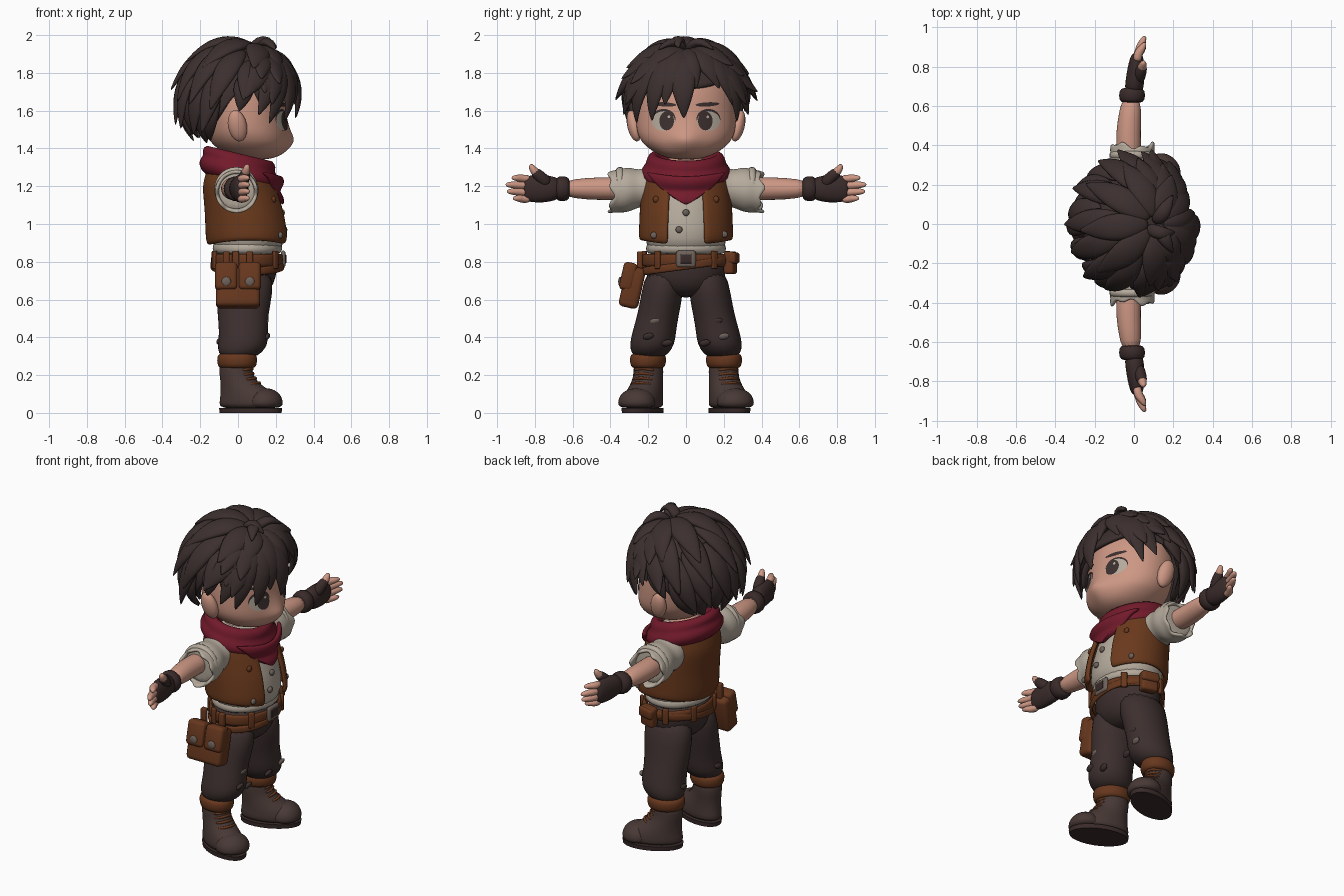
import bpy, bmesh, math, random
from math import sin, cos, pi, radians
from mathutils import Vector, Matrix

random.seed(4)
if "Cube" in bpy.data.objects:
    bpy.data.objects.remove(bpy.data.objects["Cube"])

def material(name, code):
    lin = [(int(code[i:i + 2], 16) / 255) ** 2.2 for i in (0, 2, 4)] + [1]
    m = bpy.data.materials.new(name)
    m.use_nodes = True
    m.diffuse_color = lin
    m.node_tree.nodes["Principled BSDF"].inputs["Base Color"].default_value = lin
    return m

HAIR, SKIN = material("dark_hair", "3E3332"), material("skin", "CC9683")
SHIRT, VEST = material("linen", "B4A99B"), material("vest_leather", "6A3C22")
BELT, SCARF = material("belt_leather", "673A23"), material("red_cloth", "72202F")
PANTS, BOOT = material("trouser_cloth", "3F3332"), material("boot_leather", "493B38")
GLOVE, METAL = material("glove_leather", "3C2F2E"), material("dull_metal", "6E625B")

def finish(name, bm, mat, sub=1, angle=180):
    bmesh.ops.remove_doubles(bm, verts=bm.verts, dist=0.0001)
    bmesh.ops.recalc_face_normals(bm, faces=bm.faces)
    me = bpy.data.meshes.new(name)
    bm.to_mesh(me)
    bm.free()
    me.materials.append(mat)
    ob = bpy.data.objects.new(name, me)
    bpy.context.collection.objects.link(ob)
    bpy.ops.object.select_all(action='DESELECT')
    ob.select_set(True)
    bpy.context.view_layer.objects.active = ob
    bpy.ops.object.shade_smooth_by_angle(angle=radians(angle))
    if sub:
        mod = ob.modifiers.new("smooth", 'SUBSURF')
        mod.levels = mod.render_levels = sub
    return ob

def strip(bm, rows, closed):
    grid = [[bm.verts.new(p) for p in row] for row in rows]
    n = len(grid[0])
    for a, b in zip(grid, grid[1:]):
        for i in range(n if closed else n - 1):
            bm.faces.new((a[i], a[(i + 1) % n], b[(i + 1) % n], b[i]))
    return grid

def skin(name, rings, mat, sub=1, angle=180):
    """Closed surface through rings of points, capped at both ends."""
    bm = bmesh.new()
    loops = strip(bm, rings, True)
    bm.faces.new(loops[0])
    bm.faces.new(loops[-1])
    return finish(name, bm, mat, sub, angle)

def loft(name, rows, mat, n=20, tilt=0, **kw):
    """Stacked level ellipses: x, y, z, x radius, y radius."""
    turn = [2 * pi * i / n for i in range(n)]
    return skin(name, [[(x + a * cos(t), y + b * sin(t), z + tilt * a * cos(t)) for t in turn]
                       for x, y, z, a, b in rows], mat, **kw)

def tube(name, pts, radii, mat, up=lambda p: Vector((1, 0, 0)), n=10):
    """Tapered tube on a path; each radius is (side, up)."""
    pts, rings = [Vector(p) for p in pts], []
    for i, (p, (a, b)) in enumerate(zip(pts, radii)):
        t = pts[min(i + 1, len(pts) - 1)] - pts[max(i - 1, 0)]
        side = t.cross(up(p)).normalized()
        high = side.cross(t).normalized()
        rings.append([p + side * a * cos(2 * pi * k / n) + high * b * sin(2 * pi * k / n) for k in range(n)])
    return skin(name, rings, mat)

def sheet(name, f, nu, nv, mat, thick=0.0, sub=1):
    """Surface f(u, v) with thickness."""
    bm = bmesh.new()
    strip(bm, [[f(i / nu, j / nv) for j in range(nv + 1)] for i in range(nu + 1)], False)
    ob = finish(name, bm, mat, sub)
    if thick:
        mod = ob.modifiers.new("thickness", 'SOLIDIFY')
        mod.thickness, mod.offset = thick, 0
        ob.modifiers.move(len(ob.modifiers) - 1, 0)
    return ob

def ball(name, loc, size, mat, rot=(0, 0, 0)):
    bm = bmesh.new()
    bmesh.ops.create_uvsphere(bm, u_segments=16, v_segments=10, radius=1)
    ob = finish(name, bm, mat, 0)
    ob.location, ob.scale, ob.rotation_euler = loc, size, rot

def box(name, loc, size, mat, rot=(0, 0, 0), bevel=0.015):
    bm = bmesh.new()
    bmesh.ops.create_cube(bm, size=1, matrix=Matrix.Diagonal((*size, 1)))
    bmesh.ops.bevel(bm, geom=bm.edges[:], offset=bevel, segments=3, affect='EDGES', profile=0.5)
    ob = finish(name, bm, mat, 0, 40)
    ob.location, ob.rotation_euler = loc, rot

# Head with a soft nose, ears, eyes and brows
head = loft("head", [(.1, 0, 1.34, .06, .06), (.085, 0, 1.365, .15, .15), (.065, 0, 1.42, .2, .225),
                     (.054, 0, 1.455, .213, .247), (.045, 0, 1.49, .22, .262), (.03, 0, 1.57, .225, .268),
                     (.02, 0, 1.67, .235, .265), (.01, 0, 1.78, .22, .24), (0, 0, 1.88, .13, .14)], SKIN, n=32, sub=2)
for v in head.data.vertices:
    if v.co.x > .1:
        v.co.x += .04 * math.exp(-(v.co.y / .065) ** 2 - ((v.co.z - 1.445) / .05) ** 2)
loft("neck", [(0, 0, 1.2, .09, .09), (.02, 0, 1.4, .09, .09)], SKIN, sub=0)

def decal(name, y, z, ry, rz, mat, lift, rot=0.0):
    """Thin painted oval laid on the face."""
    def f(u, v):
        a, b = ry * v * cos(2 * pi * u), rz * v * sin(2 * pi * u)
        return (.5, y + a * cos(rot) - b * sin(rot), z + a * sin(rot) + b * cos(rot))
    mod = sheet(name, f, 24, 5, mat, sub=0).modifiers.new("lay", 'SHRINKWRAP')
    mod.target, mod.wrap_method, mod.wrap_mode, mod.offset = head, 'PROJECT', 'ABOVE_SURFACE', lift
    mod.use_project_x, mod.use_positive_direction, mod.use_negative_direction = True, False, True

SIDES = ((1, "left"), (-1, "right"))
for s, side in SIDES:
    ball(side + "_ear", (-.003, s * .275, 1.52), (.05, .036, .086), SKIN, (s * -.22, -.2, 0))
    decal(side + "_lash", s * .118, 1.556, .063, .053, HAIR, .002)
    decal(side + "_eye_white", s * .118, 1.545, .06, .052, SHIRT, .004)
    decal(side + "_iris", s * .1, 1.545, .038, .05, HAIR, .006)
    decal(side + "_eye_glint", s * .1 + .012, 1.567, .007, .008, SHIRT, .008)
    decal(side + "_brow", s * .112, 1.633, .062, .011, HAIR, .004, s * .05)

# Hair: inner cap, layered spiky locks around a crown, and a parted fringe
CENTRE, RADII = Vector((0, 0, 1.65)), Vector((.275, .295, .285))
TILT = Matrix.Rotation(radians(22), 3, 'Y')

def on_scalp(d, lift):
    d = d.normalized()
    return CENTRE + d * RADII + d * lift

def polar(theta, phi):
    return TILT @ Vector((sin(phi) * cos(theta), sin(phi) * sin(theta), cos(phi)))

def lock(name, a, b, width, lift, flare):
    pts = [on_scalp(a.normalized().slerp(b.normalized(), t), lift + flare * t ** 3 + .018 * sin(pi * t))
           for t in [i / 7 for i in range(8)]]
    shape = (.35, .7, .92, 1, .92, .72, .42, .04)
    tube(name, pts, [(width * k, .03 * k + .002) for k in shape], HAIR, lambda p: p - CENTRE, 8)

def backness(theta):
    k = min(1, max(0, (abs(theta) - 1.4) / .7))
    return k * k * (3 - 2 * k)

def cap(u, v):
    theta = 2 * pi * u - pi
    return on_scalp(polar(theta, v * radians(54 + 90 * backness(theta))), -.01)

sheet("hair_cap", cap, 40, 12, HAIR, .02, 0)
# Each layer: start, end, count, width, lift, flare, half angle left free at the front
layers = ((.05, .52, 9, .078, .02, .055, .5), (.2, .7, 14, .072, .014, .08, .85),
          (.4, .86, 17, .068, .008, .085, 1.05), (.58, 1, 19, .062, 0, .03, 1.2))
for row, (start, end, count, width, lift, flare, free) in enumerate(layers):
    for i in range(count):
        theta = 2 * pi * (i + .5 * (row % 2)) / count - pi + random.uniform(-.09, .09)
        if abs(theta) > free:
            reach = radians(88 + 66 * backness(theta)) * random.uniform(.94, 1.04)
            lock("hair_lock", polar(theta, start * reach), polar(theta + .14, end * reach), width, lift,
                 flare * random.uniform(.7, 1.2))
# Each fringe lock: tip y, tip z, root angle, width
fringe = ((-.01, 1.56, -.35, .08), (-.1, 1.63, -.6, .075), (-.17, 1.545, -.85, .07), (-.25, 1.53, -1.1, .07),
          (.05, 1.71, .1, .055), (.16, 1.71, .6, .075), (.225, 1.62, .85, .07), (.255, 1.54, 1.1, .065))
for y, z, theta, width in fringe:
    tip = Vector((.3 * math.sqrt(max(.1, 1 - (y / .3) ** 2)), y, z - CENTRE.z))
    lock("fringe_lock", polar(theta, .12), tip, width, .026, .016)
UPRIGHT = lambda p: Vector((0, 0, 1))
for s, side in SIDES:
    for x, z, flare in ((.17, -.02, .06), (.1, -.07, .045), (.03, .01, .06)):
        lock(side + "_temple_lock", polar(s * .95, .35), Vector((x, s * .29, z)), .075, .018, flare)
    tube(side + "_crown_tuft", [(.1, s * .01, 1.91), (.14, s * .04, 1.96), (.165, s * .09, 1.968), (.2, s * .15, 1.92)],
         [(.03, .025), (.042, .03), (.036, .024), (.004, .004)], HAIR, UPRIGHT)
tube("crown_curl", [(.07, -.02, 1.92), (.11, -.04, 1.975), (.16, -.05, 1.98), (.21, -.04, 1.93)],
     [(.03, .03), (.038, .026), (.034, .022), (.005, .005)], HAIR, UPRIGHT)

# Torso: shirt inside an open vest
TORSO = ((.82, .045, .165, .2), (.92, .06, .2, .22), (1.06, .045, .19, .215), (1.2, .015, .172, .205),
         (1.29, .005, .14, .185), (1.34, .005, .1, .12))

def torso(a, z, grow):
    lo, hi = next(p for p in zip(TORSO, TORSO[1:]) if z <= p[1][0])
    t = (z - lo[0]) / (hi[0] - lo[0])
    x, rx, ry = [p + (q - p) * t for p, q in zip(lo[1:], hi[1:])]
    return Vector((x + (rx + grow) * cos(a), (ry + grow) * sin(a), z))

def vest(u, v):
    gap = .42 - .05 * v
    a = gap + u * 2 * (pi - gap)
    return torso(a, .9 + .43 * v + .012 * (1 - v) * cos(a * 2 + pi), .018)

loft("shirt", [(x, 0, z, a, b) for z, x, a, b in TORSO], SHIRT, n=28)
loft("shirt_tail", [(.05, 0, .835, .16, .19), (.05, 0, .85, .185, .215), (.05, 0, .89, .19, .215),
                    (.05, 0, .93, .15, .18)], SHIRT, n=24)
sheet("vest", vest, 40, 10, VEST, .026)
for a, z, out, mat in ((0, 1.06, 0, METAL), (-.17, .97, 0, METAL), (.95, .945, .03, METAL), (-.75, .94, .03, METAL),
                       (.72, 1.13, .03, BELT), (-.72, 1.13, .03, BELT)):
    ball("stud", torso(a, z, out), (.013, .018, .018), mat)

# Scarf: folded collar and pointed bib
loft("scarf_collar", [(.01, 0, 1.2, .15, .17), (.008, 0, 1.235, .212, .235), (.008, 0, 1.29, .218, .243),
                      (.005, 0, 1.318, .185, .21), (.005, 0, 1.345, .2, .212), (.01, 0, 1.38, .175, .185),
                      (.01, 0, 1.37, .135, .145), (.01, 0, 1.28, .1, .1)], SCARF, n=28, tilt=-.24)

def bib(u, v):
    y = (2 * u - 1) * .215 * (1 - v) ** .8
    return (.222 - 2.1 * y * y + .01 * sin(9 * v), y, 1.27 - .165 * v - .02 * (1 - v) * cos(y * 9))

sheet("scarf_bib", bib, 16, 10, SCARF, .026)

# Arms: ragged sleeve, forearm, fingerless glove, fingers
for s, side in SIDES:
    def sleeve(u, v):
        r = .088 + .022 * v + .006 * sin(12 * v)
        jag = v ** 4 * (.012 * sin(2 * pi * u * 7) + .012 * sin(2 * pi * u * 3 + s))
        return (-.008 + r * cos(2 * pi * u), s * (.15 + .25 * v + jag), 1.2 - .03 * v + r * sin(2 * pi * u))

    def arm(part, rows, mat, x=-.01):
        tube(side + part, [(x + dx, s * y, 1.187) for dx, y, a, b in rows], [(a, b) for dx, y, a, b in rows], mat, n=14)

    sheet(side + "_sleeve", sleeve, 36, 10, SHIRT, .02)
    arm("_sleeve_roll", [(0, .325, .1, .1), (0, .335, .12, .12), (0, .365, .12, .12), (0, .375, .1, .1)], SHIRT)
    arm("_forearm", [(-.01, .25, .06, .06), (-.02, .42, .062, .066), (-.015, .52, .06, .062), (0, .66, .045, .05)], SKIN)
    arm("_glove_cuff", [(0, .615, .045, .045), (0, .625, .068, .068), (0, .68, .07, .07), (0, .695, .045, .045)], GLOVE)
    arm("_glove", [(.005, .66, .055, .048), (.015, .72, .072, .05), (.02, .79, .078, .045), (.025, .85, .068, .034),
                   (.03, .865, .05, .025)], GLOVE)
    for k, reach in enumerate((.925, .957, .95, .918)):
        z = 1.24 - .036 * k
        tube(side + "_finger", [(.015, s * .82, z), (.02, s * .87, z), (.04, s * (reach - .035), z + .004),
             (.058, s * reach, z + .004)], [(.022, .024), (.022, .024), (.02, .021), (.01, .01)], SKIN)
    thumb = [(.02, s * .72, 1.2), (.035, s * .775, 1.255), (.045, s * .81, 1.285), (.05, s * .825, 1.318)]
    tube(side + "_thumb", thumb, [(.03, .03), (.026, .026), (.024, .023), (.011, .011)], SKIN)
    tube(side + "_thumb_sleeve", thumb[:3], [(.038, .034), (.033, .032), (.027, .026)], GLOVE)

# Trousers and boots
loft("trouser_hips", [(.04, 0, .61, .07, .07), (.04, 0, .65, .135, .17), (.045, 0, .72, .16, .215),
                      (.045, 0, .8, .165, .215), (.045, 0, .85, .16, .2)], PANTS, n=24)
for s, side in SIDES:
    loft(side + "_trouser_leg", [(x, s * y, z, a, b) for x, y, z, a, b in (
        (.04, .11, .78, .15, .1), (.035, .127, .62, .15, .113), (.025, .148, .52, .135, .11), (.03, .17, .42, .13, .118),
        (.025, .18, .36, .135, .12), (.01, .19, .315, .115, .1), (0, .195, .29, .08, .07))], PANTS)
    for x, y, z in ((.148, .165, .485), (.155, .2, .405), (.14, .1, .37), (-.1, .17, .38)):
        ball(side + "_tear", (x, s * y, z), (.013, .03, .018), METAL if (z > .45) == (s < 0) and x > .145 else PANTS,
             (.27, .5, 0))
    parts = [loft(side + part, [(x, 0, z, a, b) for x, z, a, b in rows], mat, n=28, **kw) for part, rows, mat, kw in (
        ("_boot_sole", ((.072, 0, .172, .096), (.072, .026, .176, .098)), GLOVE, dict(sub=0, angle=40)),
        ("_boot", ((.07, .02, .17, .092), (.07, .05, .174, .097), (.063, .09, .16, .094), (.035, .125, .13, .087),
                   (.005, .165, .1, .08), (-.015, .21, .088, .076), (-.01, .3, .092, .08)), BOOT, {}),
        ("_boot_toe", ((.155, .022, .088, .096), (.155, .055, .096, .104), (.155, .095, .083, .091),
                       (.155, .122, .05, .056), (.155, .13, .02, .02)), BOOT, {}),
        ("_boot_cuff", ((-.005, .235, .08, .066), (-.005, .24, .102, .088), (-.005, .275, .11, .096),
                        (-.005, .31, .106, .092), (-.005, .318, .08, .066)), BELT, {}))]
    for x, z in ((.122, .15), (.1, .175), (.085, .2), (.08, .225)):
        lace = [(x - 10 * y * y, y, z + .012 - .2 * abs(y)) for y in (-.058, -.028, 0, .028, .058)]
        parts.append(tube(side + "_boot_lace", lace, [(.009, .009)] * 5, BELT, UPRIGHT, 6))
    for part in parts:
        part.location.y, part.rotation_euler.z = s * .203, s * .38

# Belts, buckle and pouches
def band(z, grow, slope, height):
    return lambda u, v: (.05 + (.178 + grow) * cos(2 * pi * u), (.218 + grow) * sin(2 * pi * u),
                         z + height * (v - .5) + slope * sin(2 * pi * u))

sheet("belt", band(.808, .004, 0, .07), 36, 2, BELT, .022)
sheet("hip_strap", band(.78, .01, .03, .045), 36, 2, BELT, .018)
box("buckle", (.24, 0, .815), (.025, .105, .09), METAL)
box("buckle_inset", (.25, 0, .815), (.012, .06, .048), GLOVE, bevel=.004)
for a in (.7, -.7, 1.9, -1.9, 2.7, -2.7):
    box("belt_loop", (.05 + .193 * cos(a), .233 * sin(a), .81), (.02, .035, .095), BELT, (0, 0, a), .006)
box("left_pouch", (.09, .235, .795), (.1, .055, .12), BELT, (0, 0, -.25))
box("left_pouch_flap", (.093, .25, .82), (.106, .05, .06), BELT, (0, 0, -.25))
box("right_pouch", (0, -.285, .665), (.235, .105, .22), BELT, (-.22, 0, 0), .025)
for x in (-.062, .062):
    box("right_pouch_flap", (x, -.305, .722), (.118, .075, .15), BELT, (-.22, 0, 0), .022)
    ball("right_pouch_stud", (x, -.349, .695), (.025, .01, .025), METAL)
    box("right_pouch_hanger", (x, -.245, .8), (.035, .03, .11), BELT, bevel=.008)
